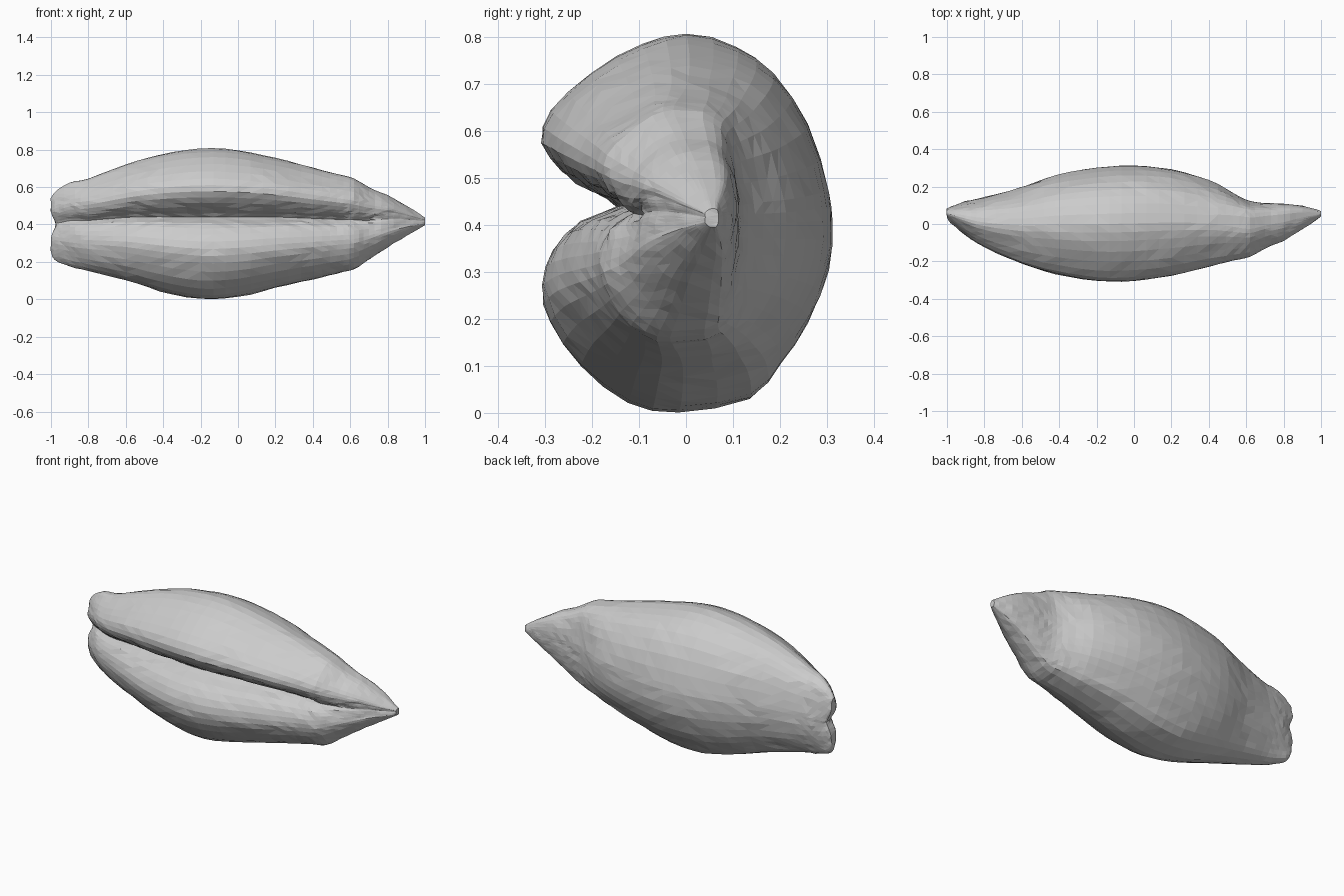
import bpy, bmesh
from mathutils import Vector, noise

if "Cube" in bpy.data.objects:
    bpy.data.objects.remove(bpy.data.objects["Cube"])

# Stations along the grain: x, bottom z, top z, front y, back y
STATIONS = [
    (-1.00, .26, .54, .035, .085), (-.98, .215, .57, .005, .097),
    (-.90, .175, .625, -.06, .118), (-.80, .15, .647, -.125, .142),
    (-.60, .102, .718, -.21, .195), (-.42, .045, .772, -.265, .26),
    (-.20, .0, .806, -.303, .30), (0, .012, .797, -.303, .31),
    (.20, .06, .757, -.275, .29), (.40, .106, .705, -.228, .235),
    (.53, .137, .67, -.195, .165), (.62, .16, .645, -.175, .122),
    (.70, .21, .60, -.13, .113), (.80, .28, .555, -.09, .11),
    (.90, .34, .50, -.03, .1), (1.00, .395, .435, .04, .07)]

# Normalised cross-section: u = front/back, v = down/up, starting in the crease
SECTION = [
    (-.48, .09), (-.68, .18), (-.86, .28), (-1, .43), (-.94, .6), (-.66, .79),
    (-.3, .95), (0, 1), (.35, .93), (.6, .8), (.84, .53), (.98, .17),
    (1, 0), (.98, -.25), (.84, -.53), (.65, -.75), (.44, -.92), (-.05, -1),
    (-.4, -.94), (-.73, -.75), (-.94, -.52), (-1, -.33), (-.92, -.14), (-.74, .01)]


def spline(points, steps, closed):
    """Resample points with a Catmull-Rom curve."""
    pts = [Vector(p) for p in points]
    n = len(pts)
    out = []
    for i in range(n if closed else n - 1):
        if closed:
            a, b, c, d = (pts[(i + k) % n] for k in (-1, 0, 1, 2))
        else:
            a, b, c, d = pts[max(i - 1, 0)], pts[i], pts[i + 1], pts[min(i + 2, n - 1)]
        for s in range(steps):
            t = s / steps
            out.append(b + (c - a) * (t / 2)
                       + (a * 2 - b * 5 + c * 4 - d) * (t * t / 2)
                       + (b * 3 - a - c * 3 + d) * (t ** 3 / 2))
    if not closed:
        out.append(pts[-1])
    return out


def ramp(x, a, b):
    """Smooth 0-1 step from a to b."""
    t = min(1, max(0, (x - a) / (b - a)))
    return t * t * (3 - 2 * t)


# Grain body: loft the creased section along the stations
stations = spline(STATIONS, 3, False)
section = spline(SECTION, 2, True)
bm = bmesh.new()
rings = []
for x, zb, zt, yf, yb in stations:
    ring = []
    blunt = max(0, (-x - .9) / .1)
    fade = .85 * ramp(x, .55, .85)      # crease dies out on the germ
    boxy = .75 * ramp(x, .35, .65)      # germ has a flat, squarish back
    for u, v in section:
        if abs(v) < .42 and u < 0:
            u += (-.95 - u) * fade
        if u > 0:
            u += (u ** .4 - u) * boxy
        y = (yf + yb) / 2 + u * (yb - yf) / 2
        z = (zt + zb) / 2 + v * (zt - zb) / 2
        # notch in the blunt end
        dx = .03 * blunt * max(0, 1 - abs(v) / .45)
        ring.append(bm.verts.new((x + dx, y, z)))
    rings.append(ring)
n = len(section)
for a, b in zip(rings, rings[1:]):
    for i in range(n):
        j = (i + 1) % n
        bm.faces.new((a[i], b[i], b[j], a[j]))
bm.faces.new(rings[0])
bm.faces.new(rings[-1])
bmesh.ops.recalc_face_normals(bm, faces=bm.faces[:])

# Wrinkled surface, rougher inside the crease
bm.normal_update()
normals = [v.normal.copy() for v in bm.verts]
for k, (v, nrm) in enumerate(zip(bm.verts, normals)):
    u, s = section[k % n]
    inside = -.9 < u < -.4 and -.15 < s < .35 and abs(v.co.x) < .75
    p = v.co.copy()
    v.co += nrm * (.004 * noise.noise(Vector((p.x * 4, p.y * 9, p.z * 9)))
                   + (.010 if inside else .004) * noise.noise(p * 31))

bmesh.ops.triangulate(bm, faces=bm.faces[:])
bmesh.ops.recalc_face_normals(bm, faces=bm.faces[:])
mesh = bpy.data.meshes.new("grain_body")
bm.to_mesh(mesh)
bm.free()
grain = bpy.data.objects.new("grain_body", mesh)
bpy.context.collection.objects.link(grain)
